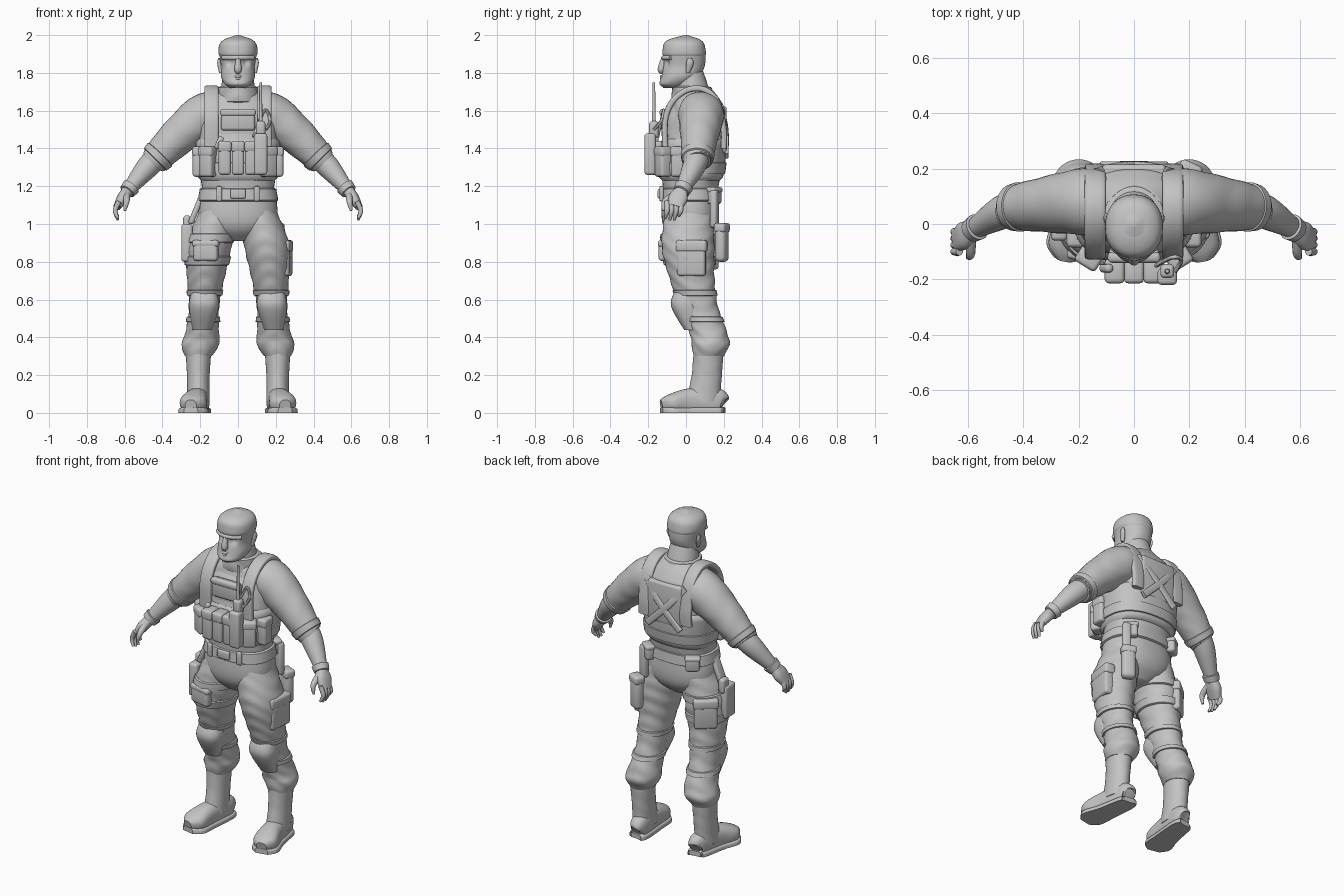
import bpy, bmesh, math
from mathutils import Vector, Matrix

if "Cube" in bpy.data.objects:
    bpy.data.objects.remove(bpy.data.objects["Cube"])

GREY = (0.55, 0.55, 0.55, 1)
ACROSS, DEEP = Vector((1, 0, 0)), Vector((0, 1, 0))

material = bpy.data.materials.new("plain grey")
material.use_nodes = True
material.diffuse_color = GREY
material.node_tree.nodes["Principled BSDF"].inputs["Base Color"].default_value = GREY


def finish(name, bm, mirror):
    """Turn the mesh into a named, smoothly shaded object, mirrored left to right if asked."""
    bmesh.ops.recalc_face_normals(bm, faces=bm.faces)
    mesh = bpy.data.meshes.new(name)
    bm.to_mesh(mesh)
    bm.free()
    mesh.materials.append(material)
    ob = bpy.data.objects.new(name, mesh)
    bpy.context.collection.objects.link(ob)
    bpy.ops.object.select_all(action='DESELECT')
    ob.select_set(True)
    bpy.context.view_layer.objects.active = ob
    bpy.ops.object.shade_smooth_by_angle(angle=math.radians(45))
    if mirror:
        ob.modifiers.new("Mirror", 'MIRROR').use_mirror_merge = False


def spline(rings, steps):
    """Smooth run of rings (x, y, z, half width, half depth); a missing depth equals the width."""
    rings = [(*ring, ring[3])[:5] for ring in rings]
    padded = [rings[0], *rings, rings[-1]]
    path = []
    for before, start, end, after in zip(padded, padded[1:], padded[2:], padded[3:]):
        for step in range(steps):
            t = step / steps
            path.append([b + t * ((c - a) + t * (2*a - 5*b + 4*c - d + t * (3*b - a - 3*c + d))) / 2
                         for a, b, c, d in zip(before, start, end, after)])
    return path + [list(rings[-1])]


def signed_power(value, exponent):
    return math.copysign(abs(value) ** exponent, value)


def sweep(name, rings, ref=None, sides=32, power=2, steps=8, fold=0, floor=False, mirror=False, edit=None):
    """Skin rounded rings: level ones, or ones square to the path with their width along ref."""
    bm = bmesh.new()
    path = spline(rings, steps)
    loops = []
    for i, (x, y, z, width, depth) in enumerate(path):
        a, b = ACROSS, DEEP
        if ref:
            ahead, behind = path[min(i + 1, len(path) - 1)], path[max(i - 1, 0)]
            along = (Vector(ahead[:3]) - Vector(behind[:3])).normalized()
            a = (ref - along * ref.dot(along)).normalized()
            b = along.cross(a)
        loop = []
        for k in range(sides):
            u = math.tau * k / sides
            crease = 1 + fold * math.sin(z * 75 + 2 * math.sin(u) + 3 * math.cos(2 * u))
            co = Vector((x, y, z))
            co += a * width * crease * signed_power(math.cos(u), 2 / power)
            co += b * depth * crease * signed_power(math.sin(u), 2 / power)
            if floor:
                co.z = max(co.z, 0)
            if edit:
                edit(co)
            loop.append(bm.verts.new(co))
        loops.append(loop)
    for lower, upper in zip(loops, loops[1:]):
        for k in range(sides):
            bm.faces.new((lower[k - 1], lower[k], upper[k], upper[k - 1]))
    bm.faces.new(loops[0])
    bm.faces.new(loops[-1])
    finish(name, bm, mirror)


def wrap(name, rings, low, high, grow, **options):
    """Band hugging an existing sweep between two heights, raised by grow except at its rims."""
    path = spline(rings, 8)
    path.sort(key=lambda ring: ring[2])
    band, count = [], 12
    for i in range(count + 1):
        z = low + (high - low) * i / count
        lift = grow if 0 < i < count else 0
        for p, q in zip(path, path[1:]):
            if p[2] <= z < q[2]:
                t = (z - p[2]) / (q[2] - p[2])
                x, y, z, width, depth = [v + (w - v) * t for v, w in zip(p, q)]
                band.append((x, y, z, width + lift, depth + lift))
                break
    sweep(name, band, steps=1, **options)


def column(rows):
    """Centred rings from rows of height, y, half width and half depth."""
    return [(0, y, z, width, depth) for z, y, width, depth in rows]


def box(name, loc, size, turn=0, tilt=0, bevel=.015, mirror=False):
    bm = bmesh.new()
    bmesh.ops.create_cube(bm, size=1)
    bmesh.ops.scale(bm, vec=size, verts=bm.verts)
    bmesh.ops.bevel(bm, geom=bm.edges[:], offset=min(bevel, min(size) * .4),
                    segments=3, profile=.5, affect='EDGES')
    bm.transform(Matrix.Translation(loc) @ Matrix.Rotation(math.radians(turn), 4, 'Z')
                 @ Matrix.Rotation(math.radians(tilt), 4, 'Y'))
    finish(name, bm, mirror)


def pouch(name, loc, size, **options):
    """Soft pocket with a flap over its top third."""
    x, y, z = loc
    width, depth, height = size
    box(name, loc, size, **options)
    box(name + "_flap", (x, y, z + height / 3), (width * 1.1, depth * 1.1, height / 3), **options)


def sink_eyes(co):
    """Press the two eye sockets into the face."""
    reach = Vector((abs(co.x) - .04, co.y + .11, co.z - 1.855)).length
    co.y += .02 * math.exp(-(reach / .022) ** 2)


# Head and face
head = column([(1.72, -.07, .04, .04), (1.74, -.06, .07, .08), (1.78, -.03, .09, .1), (1.84, -.01, .09, .11),
               (1.92, -.01, .1, .11), (1.97, -.01, .08, .09), (2, 0, .01, .01)])
sweep("head", head, sides=64, power=2.2, edit=sink_eyes)
wrap("hair", head, 1.89, 1.99, .004, sides=64, power=2.2)
sweep("brow", [(side * .08, y, 1.88, .012) for side, y in ((-1, -.08), (-.5, -.11), (0, -.12), (.5, -.11), (1, -.08))],
      ref=DEEP, sides=12)
sweep("nose", [(0, -.12, 1.88, .01), (0, -.13, 1.82, .02), (0, -.12, 1.8, .01)], ref=ACROSS, sides=16)
for lip, z in (("upper_lip", 1.782), ("lower_lip", 1.77)):
    sweep(lip, [(-.04, -.1, z, .004), (0, -.13, z, .008), (.04, -.1, z, .004)], ref=DEEP, sides=10)
sweep("chin", [(0, -.1, 1.72, .02), (0, -.11, 1.74, .03, .02), (0, -.1, 1.76, .02)], sides=16)
sweep("ear", [(.09, .01, 1.8, .01), (.1, .02, 1.85, .01, .02), (.1, .02, 1.88, .005, .01)], sides=14, mirror=True)
neck = column([(1.62, .04, .1, .1), (1.72, .03, .09, .09), (1.84, .01, .07, .07)])
sweep("neck", neck)
wrap("collar", neck, 1.64, 1.73, .015, fold=.02)

# Torso, vest and belt
torso = column([(1.15, .02, .19, .14), (1.3, .03, .2, .16), (1.45, .04, .21, .16), (1.6, .06, .2, .14),
                (1.66, .06, .16, .12), (1.72, .05, .1, .08)])
sweep("shirt", torso, sides=40, power=2.3, fold=.01)
wrap("vest_body", torso, 1.23, 1.45, .015, sides=40, power=2.4)
wrap("vest_waist_band", torso, 1.26, 1.33, .022, sides=40, power=2.4)
sweep("vest_chest", column([(1.4, .05, .18, .16), (1.55, .05, .17, .16), (1.64, .06, .14, .12)]), sides=40, power=2.8)
sweep("shoulder_strap", [(.14, y, z, .038, .016) for y, z in (
    (-.11, 1.4), (-.11, 1.55), (-.07, 1.65), (.01, 1.71), (.1, 1.71), (.17, 1.64), (.2, 1.5), (.2, 1.4))],
    ref=ACROSS, power=3.5, mirror=True)
box("chest_panel", (0, -.11, 1.55), (.18, .05, .11))
box("chest_flap", (0, -.12, 1.59), (.19, .04, .04))
box("back_panel", (0, .19, 1.5), (.23, .05, .25))
sweep("crossed_back_strap", [(.13, .19, 1.62, .02, .01), (.03, .215, 1.5, .02, .01), (-.11, .215, 1.36, .02, .01)],
      ref=ACROSS, sides=16, power=3.5, mirror=True)
hips = column([(1.2, .02, .19, .14), (1.05, .02, .21, .15), (.97, .02, .17, .13), (.91, .02, .06, .07)])
sweep("hips", hips, sides=40, power=2.3)
wrap("belt", hips, 1.12, 1.19, .01, sides=40, power=2.4)
box("belt_buckle", (0, -.14, 1.16), (.08, .02, .05))
box("front_belt_loop", (.1, -.13, 1.16), (.03, .02, .08), turn=12, mirror=True)
pouch("rear_belt_pouch", (.15, .15, 1.15), (.08, .05, .09), turn=-35, mirror=True)

# Vest pouches and radio
for place in (-1, 0, 1):
    pouch("magazine_pouch", (place * .07, -.17, 1.35), (.065, .08, .18))
pouch("side_pouch", (.16, -.12, 1.33), (.08, .07, .16), turn=32, mirror=True)
pouch("flank_pouch", (.21, -.04, 1.33), (.06, .08, .16), mirror=True)
box("small_tool", (-.1, -.16, 1.43), (.03, .03, .07), tilt=25)
box("radio", (.12, -.19, 1.37), (.07, .06, .22))
box("radio_top", (.12, -.17, 1.5), (.05, .05, .09))
sweep("radio_antenna", [(.12, -.17, 1.5, .012), (.12, -.17, 1.6, .009), (.12, -.17, 1.75, .007)], sides=10)
sweep("radio_cord", [(.15, -.17, 1.5, .008), (.17, -.13, 1.55, .008), (.14, -.12, 1.6, .008), (.08, -.15, 1.46, .008)],
      ref=DEEP, sides=8)

# Arms
sleeve = [(.1, .07, 1.59, .11), (.18, .08, 1.57, .12), (.32, .07, 1.46, .1), (.43, .06, 1.35, .08), (.45, .06, 1.33, .07)]
sweep("sleeve", sleeve, ref=DEEP, fold=.012, mirror=True)
wrap("sleeve_cuff", sleeve, 1.34, 1.37, .006, ref=DEEP, mirror=True)
forearm = [(.41, .07, 1.37, .06), (.48, .04, 1.3, .06), (.58, -.02, 1.18, .035), (.6, -.04, 1.15, .03)]
sweep("forearm", forearm, ref=DEEP, mirror=True)
wrap("wristband", forearm, 1.17, 1.2, .01, ref=DEEP, mirror=True)

# Hands
sweep("palm", [(.58, -.02, 1.18, .03), (.61, -.04, 1.14, .05, .03), (.64, -.06, 1.09, .04, .02)],
      ref=DEEP, power=2.5, mirror=True)
for finger, drop in enumerate((.01, 0, 0, .02)):
    y = -.1 + finger * .024
    sweep("finger", [(.63, y, 1.12, .014), (.65, y, 1.07, .013), (.635, y - .01, 1.02 + drop, .007)],
          ref=DEEP, sides=10, mirror=True)
sweep("thumb", [(.59, -.05, 1.16, .02), (.59, -.11, 1.12, .016), (.6, -.12, 1.07, .007)],
      ref=ACROSS, sides=12, mirror=True)

# Trousers and knee pads
leg = [(.1, .02, 1.1, .09, .12), (.15, .01, .9, .12, .14), (.17, .03, .72, .1, .12), (.18, .07, .56, .08, .1),
       (.19, .12, .42, .09, .1), (.2, .13, .36, .1, .1), (.21, .12, .3, .07, .08)]
sweep("trouser_leg", leg, sides=40, steps=12, fold=.02, mirror=True)
sweep("knee_pad", [(.18, 0, .66, .06, .05), (.18, 0, .57, .08, .08), (.19, .04, .44, .05, .05)], power=2.5, mirror=True)
for z in (.48, .62):
    wrap("knee_strap", leg, z, z + .03, .008, mirror=True)
pouch("left_cargo_pocket", (.25, .03, .82), (.06, .15, .19), turn=-8)
pouch("right_cargo_pocket", (-.21, .11, .85), (.13, .07, .18), turn=40)

# Holster rig on the right thigh, hanging case on the left hip
right_leg = [(-x, *rest) for x, *rest in leg]
for z in (.78, .9):
    wrap("thigh_strap", right_leg, z, z + .05, .008, sides=40)
pouch("thigh_pouch", (-.17, -.11, .86), (.13, .05, .11), turn=-12)
box("holster", (-.27, -.01, .9), (.06, .1, .2))
box("pistol_grip", (-.27, .02, 1), (.04, .06, .09))
box("holster_hanger", (-.22, 0, 1.08), (.03, .06, .17), tilt=22)
box("hip_case", (.2, .19, .9), (.08, .06, .2), turn=-25, bevel=.025)
box("hip_case_cap", (.2, .19, .98), (.085, .065, .05), turn=-25)
box("hip_case_strap", (.18, .15, 1.08), (.05, .04, .2), turn=-25)

# Boots
sweep("boot_shaft", [(.21, .12, .34, .07, .08), (.21, .11, .2, .06, .08), (.21, .09, .06, .06, .09)],
      fold=.008, mirror=True)
foot = [(.2, .2, .05, .03), (.2, .17, .06, .05, .07), (.22, .02, .06, .06, .07), (.24, -.08, .05, .07, .05),
        (.25, -.13, .04, .03)]
sweep("boot_foot", foot, ref=ACROSS, power=2.4, floor=True, mirror=True)
sweep("boot_sole", [(x, y, 0, width + .008, .03) for x, y, z, width, *rest in foot],
      ref=ACROSS, power=5, floor=True, mirror=True)
